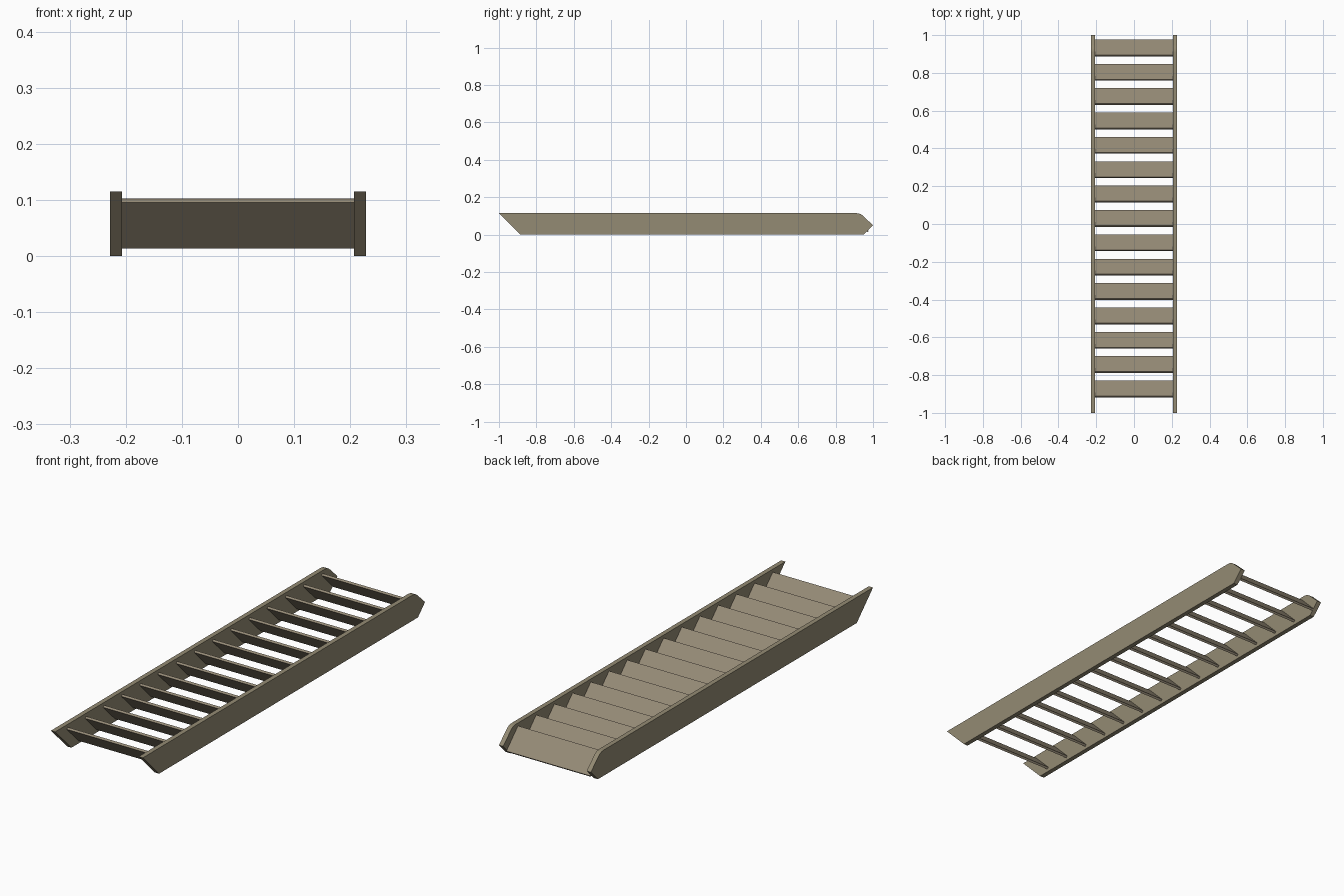
import bpy
import bmesh

cube = bpy.data.objects.get("Cube")
if cube:
    bpy.data.objects.remove(cube, do_unlink=True)


def make_material(name, rgb):
    mat = bpy.data.materials.new(name)
    mat.use_nodes = True
    mat.diffuse_color = (*rgb, 1)
    mat.node_tree.nodes["Principled BSDF"].inputs["Base Color"].default_value = (*rgb, 1)
    return mat


def extrude_profile(name, profile, x0, x1, mat):
    """Solid made by sweeping a (y, z) profile from x0 to x1."""
    bm = bmesh.new()
    face = bm.faces.new([bm.verts.new((x0, y, z)) for y, z in profile])
    swept = bmesh.ops.extrude_face_region(bm, geom=[face])["geom"]
    moved = [g for g in swept if isinstance(g, bmesh.types.BMVert)]
    bmesh.ops.translate(bm, verts=moved, vec=(x1 - x0, 0, 0))
    bmesh.ops.recalc_face_normals(bm, faces=bm.faces)
    mesh = bpy.data.meshes.new(name)
    bm.to_mesh(mesh)
    bm.free()
    mesh.materials.append(mat)
    obj = bpy.data.objects.new(name, mesh)
    bpy.context.collection.objects.link(obj)
    return obj


side_wood = make_material("side wood", (0.295, 0.257, 0.172))
tread_wood = make_material("tread wood", (0.302, 0.255, 0.182))

INNER, OUTER, HEIGHT = 0.207, 0.228, 0.115

# Side boards: mitred foot, pointed head with a rounded upper corner
side_profile = [(-1, HEIGHT), (0.912, HEIGHT), (0.924, 0.113), (0.935, 0.109),
                (0.945, 0.102), (1, 0.05), (0.95, 0), (-0.885, 0)]
for label, sign in (("left", 1), ("right", -1)):
    extrude_profile(f"{label}_side_board", side_profile,
                    sign * INNER, sign * OUTER, side_wood)

# Treads: thin boards sloping down to the back at 45 degrees
COUNT, FIRST, PITCH = 15, -0.918, 0.129
DROP, EDGE = 0.082, 0.007
for i in range(COUNT):
    y, z = FIRST + i * PITCH, 0.095
    board = [(y, z), (y + EDGE, z + EDGE),
             (y + EDGE + DROP, z + EDGE - DROP), (y + DROP, z - DROP)]
    extrude_profile(f"tread_{i + 1}", board, -INNER, INNER, tread_wood)
